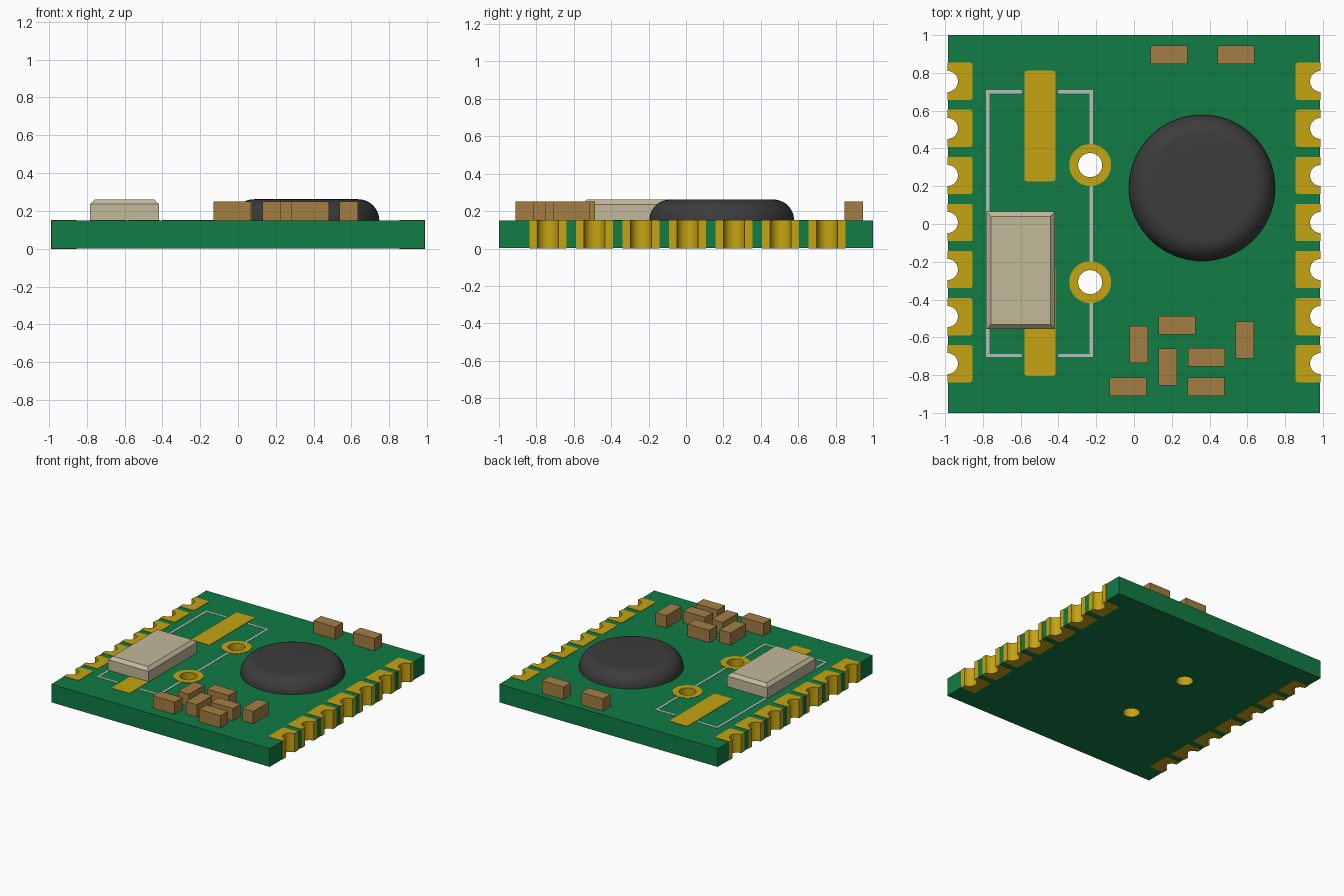
import bpy, bmesh, math
from mathutils import Matrix

cube = bpy.data.objects.get("Cube")
if cube:
    bpy.data.objects.remove(cube, do_unlink=True)


def material(name, rgb):
    m = bpy.data.materials.new(name)
    m.use_nodes = True
    m.diffuse_color = (*rgb, 1)
    m.node_tree.nodes["Principled BSDF"].inputs["Base Color"].default_value = (*rgb, 1)
    return m


GREEN = material("board green", (0.005, 0.2, 0.058))
GOLD = material("gold plating", (0.56, 0.37, 0.006))
TAN = material("chip tan", (0.37, 0.21, 0.057))
METAL = material("crystal can", (0.54, 0.48, 0.32))
BLACK = material("inductor black", (0.045, 0.045, 0.046))
SILK = material("silkscreen grey", (0.5, 0.5, 0.5))

BOTTOM, TOP, FILM = 0.002, 0.15, 0.003
HALF_X, HALF_Y = 0.988, 1.0


def finish(name, bm, mats, index=0):
    for f in bm.faces:
        f.material_index = index
    mesh = bpy.data.meshes.new(name)
    bm.to_mesh(mesh)
    bm.free()
    for m in mats:
        mesh.materials.append(m)
    ob = bpy.data.objects.new(name, mesh)
    bpy.context.collection.objects.link(ob)
    return ob


def add_box(bm, x0, x1, y0, y1, z0, z1, rounding=0, keep=lambda x: True):
    """Box between limits; upright edges accepted by keep() are rounded."""
    mat = Matrix.Translation(((x0 + x1) / 2, (y0 + y1) / 2, (z0 + z1) / 2))
    mat = mat @ Matrix.Diagonal((x1 - x0, y1 - y0, z1 - z0, 1))
    verts = bmesh.ops.create_cube(bm, size=1, matrix=mat)["verts"]
    if rounding:
        edges = [e for e in {e for v in verts for e in v.link_edges}
                 if abs(e.verts[0].co.z - e.verts[1].co.z) > 1e-5
                 and keep(e.verts[0].co.x)]
        bmesh.ops.bevel(bm, geom=edges, offset=rounding, segments=3,
                        profile=0.5, affect='EDGES')


def select(ob):
    bpy.ops.object.select_all(action='DESELECT')
    ob.select_set(True)
    bpy.context.view_layer.objects.active = ob


def smooth(ob):
    select(ob)
    bpy.ops.object.shade_smooth_by_angle(angle=math.radians(35))


def cut(ob, cutter):
    mod = ob.modifiers.new("holes", 'BOOLEAN')
    mod.operation = 'DIFFERENCE'
    mod.solver = 'EXACT'
    mod.object = cutter
    select(ob)
    bpy.ops.object.modifier_apply(modifier=mod.name)
    smooth(ob)


pad_ys = [0.008 + 0.249 * i for i in range(-3, 4)]
vias = [(-0.232, 0.312), (-0.232, -0.308)]

# Drills for edge notches and the two plated holes
bm = bmesh.new()
drills = [(s * HALF_X, y, 0.056) for s in (-1, 1) for y in pad_ys]
drills += [(x, y, 0.064) for x, y in vias]
for x, y, r in drills:
    bmesh.ops.create_cone(bm, cap_ends=True, segments=32, radius1=r, radius2=r,
                          depth=1, matrix=Matrix.Translation((x, y, 0.1)))
drill = finish("drill_cutter", bm, [GREEN, GOLD], 1)
drill.hide_render = True

# Circuit board, whose cut walls take the gold of the drills
bm = bmesh.new()
add_box(bm, 0.002 - HALF_X, HALF_X - 0.002, -HALF_Y, HALF_Y, BOTTOM, TOP)
board = finish("circuit_board", bm, [GREEN, GOLD])
cut(board, drill)

# Castellated pads wrapping both long edges
bm = bmesh.new()
for y in pad_ys:
    for s in (-1, 1):
        x0, x1 = sorted((s * 0.855, s * HALF_X))
        add_box(bm, x0, x1, y - 0.099, y + 0.099, 0, TOP + FILM, 0.014,
                lambda x: abs(x) < 0.9)
pads = finish("edge_pads", bm, [GREEN, GOLD], 1)
cut(pads, drill)
bpy.data.objects.remove(drill, do_unlink=True)

# Flat rings round the plated holes
for i, (x, y) in enumerate(vias):
    bm = bmesh.new()
    n = 40
    loops = [[bm.verts.new((x + r * math.cos(math.tau * k / n),
                            y + r * math.sin(math.tau * k / n), z))
              for k in range(n)]
             for r, z in ((0.064, TOP), (0.111, TOP),
                          (0.111, TOP + FILM), (0.064, TOP + FILM))]
    for a in range(4):
        p, q = loops[a], loops[(a + 1) % 4]
        for k in range(n):
            j = (k + 1) % n
            bm.faces.new((p[k], p[j], q[j], q[k]))
    bmesh.ops.recalc_face_normals(bm, faces=bm.faces)
    smooth(finish(f"hole_ring_{i + 1}", bm, [GOLD]))

# Long solder strips for the crystal
bm = bmesh.new()
for y0, y1 in ((0.225, 0.812), (-0.805, -0.225)):
    add_box(bm, -0.58, -0.416, y0, y1, TOP, TOP + FILM, 0.014)
finish("solder_strips", bm, [GOLD])

# Printed outline, broken at the strips and the rings
bm = bmesh.new()
W = 0.018
L, R, F, B = -0.783, -0.217, -0.705, 0.709
lines = [(L, L + W, F, B), (R - W, R, 0.42, B), (R - W, R, -0.2, 0.205),
         (R - W, R, F, -0.415)]
for y in (F, B - W):
    lines += [(L + W, -0.594, y, y + W), (-0.402, R - W, y, y + W)]
for x0, x1, y0, y1 in lines:
    add_box(bm, x0, x1, y0, y1, TOP, TOP + 0.002)
finish("printed_outline", bm, [SILK])

# Crystal can with a chamfered lid
bm = bmesh.new()
add_box(bm, -0.782, -0.417, -0.557, 0.066, TOP, 0.261)
lid = max(bm.faces, key=lambda f: f.calc_center_median().z)
bmesh.ops.bevel(bm, geom=list(lid.edges), offset=0.025, segments=1,
                affect='EDGES')
finish("crystal_can", bm, [METAL])

# Round inductor: lathed profile with a rounded shoulder
bm = bmesh.new()
radius, height, steps = 0.387, 0.112, 10
profile = [(0, TOP)]
for i in range(steps + 1):
    a = math.pi / 2 * i / steps
    profile.append((radius - height * (1 - math.cos(a)), TOP + height * math.sin(a)))
profile.append((0, TOP + height))
verts = [bm.verts.new((r, 0, z)) for r, z in profile]
edges = [bm.edges.new(pair) for pair in zip(verts, verts[1:])]
bmesh.ops.spin(bm, geom=verts + edges, cent=(0, 0, 0), axis=(0, 0, 1),
               angle=math.tau, steps=64, use_duplicate=False)
bmesh.ops.remove_doubles(bm, verts=bm.verts, dist=1e-5)
bmesh.ops.recalc_face_normals(bm, faces=bm.faces)
inductor = finish("inductor", bm, [BLACK])
inductor.location = (0.36, 0.191, 0)
smooth(inductor)

# Small chips: centre and whether the long side runs along y
chips = [(0.186, 0.897, 0), (0.541, 0.897, 0), (0.024, -0.637, 1),
         (0.228, -0.536, 0), (0.586, -0.613, 1), (0.178, -0.756, 1),
         (0.385, -0.706, 0), (-0.032, -0.862, 0), (0.382, -0.862, 0)]
for i, (x, y, upright) in enumerate(chips):
    w, d = (0.049, 0.098) if upright else (0.098, 0.049)
    bm = bmesh.new()
    add_box(bm, x - w, x + w, y - d, y + d, TOP, 0.25)
    finish(f"chip_{i + 1}", bm, [TAN])
